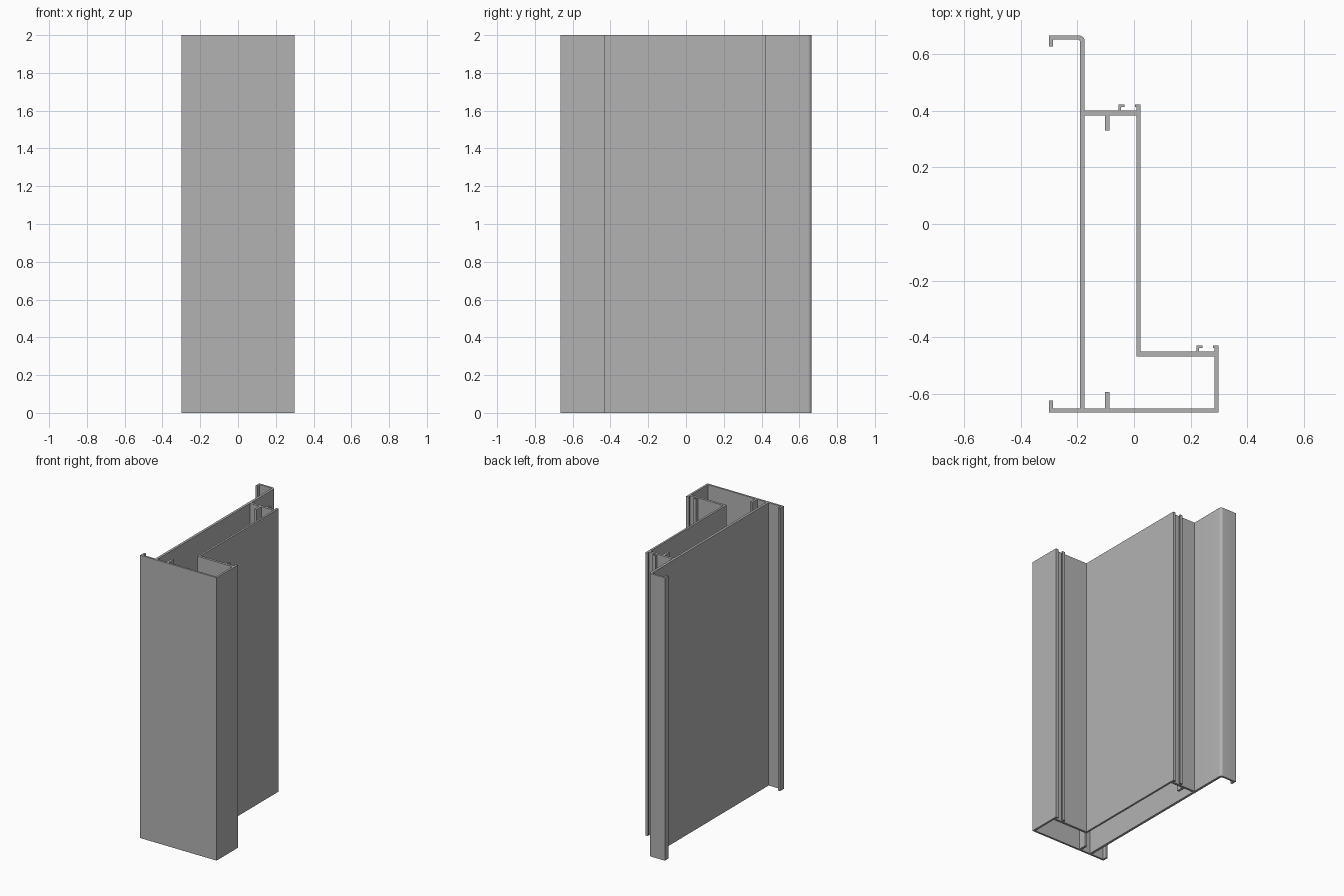
import bpy
import math

HEIGHT = 2.0
cube = bpy.data.objects.get("Cube")
if cube:
    bpy.data.objects.remove(cube, do_unlink=True)

# Bare metal
metal = bpy.data.materials.new("plain_grey_metal")
metal.use_nodes = True
grey = (0.45, 0.45, 0.45, 1)
metal.diffuse_color = grey
metal.node_tree.nodes["Principled BSDF"].inputs["Base Color"].default_value = grey

# Section lines shared by the walls
left, right = -0.3, 0.298
front, back = -0.665, 0.665
web_l, web_r = -0.191, -0.174
mid_l, mid_r = 0.009, 0.023
thin, thick = 0.014, 0.017
bar_top, shelf_top = 0.4, -0.45
rib_l, rib_r = -0.102, -0.086


def arc(cx, cy, r, start, end, steps=6):
    """Points along a rounded corner."""
    angles = [math.radians(start + (end - start) * i / steps) for i in range(steps + 1)]
    return [(cx + r * math.cos(a), cy + r * math.sin(a)) for a in angles]


def glazing_clip(outer_x, base_y):
    """Pair of small hooks standing on a shelf, from the outer edge inward."""
    top, under = base_y + 0.022, base_y + 0.013
    stem, tip = outer_x - thin, outer_x - 0.02
    far, far_stem, far_tip = outer_x - 0.078, outer_x - 0.069, outer_x - 0.056
    return [(outer_x, top), (tip, top), (tip, under), (stem, under), (stem, base_y),
            (far_stem, base_y), (far_stem, under), (far_tip, under),
            (far_tip, top), (far, top), (far, base_y)]


# Outer outline, counter-clockwise from the front left corner
outline = [(left, front), (right, front)]
outline += glazing_clip(right, shelf_top)
outline += [(mid_r, shelf_top)]
outline += glazing_clip(mid_r, bar_top)
outline += [(web_r, bar_top)]
outline += arc(web_r - 0.02, back - 0.02, 0.02, 0, 90)
outline += [(left, back), (left, 0.626), (left + thin, 0.626), (left + thin, back - thin)]
outline += arc(web_l - 0.006, back - thin - 0.006, 0.006, 90, 0, 3)
outline += [(web_l, front + thin), (left + thin, front + thin),
            (left + thin, -0.622), (left, -0.622)]

# Hollow chamber with its two screw ribs
floor, ceiling = front + thin, bar_top - thick
chamber = [(web_r, floor), (rib_l, floor), (rib_l, -0.592), (rib_r, -0.592), (rib_r, floor),
           (right - thin, floor), (right - thin, shelf_top - thick),
           (mid_l, shelf_top - thick), (mid_l, ceiling),
           (rib_r, ceiling), (rib_r, 0.33), (rib_l, 0.33), (rib_l, ceiling), (web_r, ceiling)]

# Filled section, extruded along z
section = bpy.data.curves.new("section", "CURVE")
section.dimensions = "2D"
section.fill_mode = "BOTH"
section.extrude = HEIGHT / 2
for loop in (outline, chamber):
    spline = section.splines.new("POLY")
    spline.points.add(len(loop) - 1)
    for point, (x, y) in zip(spline.points, loop):
        point.co = (x, y, 0, 1)
    spline.use_cyclic_u = True
section.materials.append(metal)

frame = bpy.data.objects.new("extruded_frame_profile", section)
bpy.context.collection.objects.link(frame)
frame.location.z = HEIGHT / 2

# Turn it into a clean mesh with sharp corners and smooth bends
bpy.ops.object.select_all(action="DESELECT")
frame.select_set(True)
bpy.context.view_layer.objects.active = frame
bpy.ops.object.convert(target="MESH")
bpy.ops.object.mode_set(mode="EDIT")
bpy.ops.mesh.select_all(action="SELECT")
bpy.ops.mesh.remove_doubles(threshold=0.0001)
bpy.ops.mesh.normals_make_consistent(inside=False)
bpy.ops.object.mode_set(mode="OBJECT")
bpy.ops.object.shade_smooth_by_angle(angle=math.radians(35))
